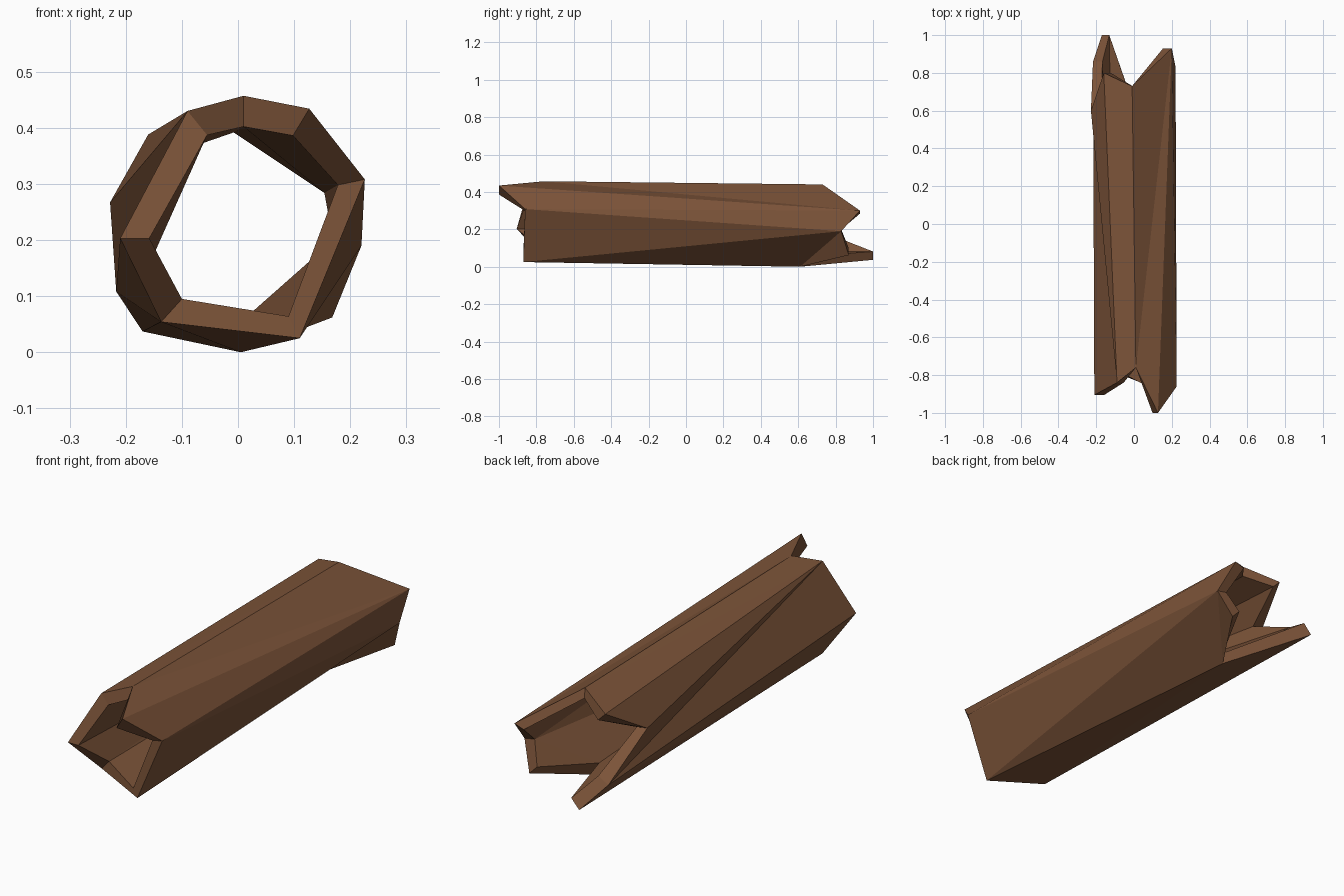
import bpy
import bmesh

default_cube = bpy.data.objects.get("Cube")
if default_cube:
    bpy.data.objects.remove(default_cube, do_unlink=True)


def make_material(name, color):
    material = bpy.data.materials.new(name)
    material.use_nodes = True
    material.diffuse_color = color
    shader = next(n for n in material.node_tree.nodes if n.type == "BSDF_PRINCIPLED")
    shader.inputs["Base Color"].default_value = color
    shader.inputs["Roughness"].default_value = 1
    return material


# Jagged broken ends of the hollow log, clockwise from the top
front_rim = [(.01, -.76, .457), (.127, -1, .434), (.226, -.86, .308),
             (.11, -.87, .025), (-.137, -.77, .054), (-.21, -.905, .203),
             (-.09, -.84, .43)]
back_rim = [(-.01, .73, .44), (.2, .93, .3), (.22, .83, .19),
            (.168, .87, .062), (.005, .61, 0), (-.17, 1, .037),
            (-.217, .86, .108), (-.228, .6, .267), (-.16, .8, .388)]

# Inner edge of the front end, as (x, z) beside each outer point
front_bore = [(.01, .402), (.098, .386), (.178, .298), (.09, .064),
              (-.1, .095), (-.158, .203), (-.055, .387)]

# Which rim advances at each step of the wall:
# f = front, b = back, s = back, passing over one loose splinter point
WALL_STEPS = "bffbfsfbbffbbbf"
AXIS_HEIGHT = .23
BORE_SCALE = .77


def add_ring(bm, points):
    return [bm.verts.new(point) for point in points]


def add_wall(bm, front, back):
    """Zip two rims with different point counts into a triangulated wall."""
    f = b = 0
    for step in WALL_STEPS:
        here = [front[f % len(front)], back[b % len(back)]]
        if step == "f":
            f += 1
            here.append(front[f % len(front)])
        elif step == "b":
            b += 1
            here.append(back[b % len(back)])
        else:
            bm.faces.new(back[b:b + 3])
            b += 2
            here.append(back[b])
        bm.faces.new(here)


def add_rim(bm, outer, inner):
    """Close the wood thickness at one end."""
    for i in range(len(outer)):
        j = (i + 1) % len(outer)
        bm.faces.new((outer[i], outer[j], inner[j], inner[i]))


# Hollow log: bark, bore and the two broken rims
bm = bmesh.new()
bark_front = add_ring(bm, front_rim)
bark_back = add_ring(bm, back_rim)
bore_front = add_ring(bm, [(x, y, z) for (x, z), (_, y, _) in zip(front_bore, front_rim)])
bore_back = add_ring(bm, [(x * BORE_SCALE, y, AXIS_HEIGHT + (z - AXIS_HEIGHT) * BORE_SCALE)
                          for x, y, z in back_rim])
add_wall(bm, bark_front, bark_back)
add_wall(bm, bore_front, bore_back)
add_rim(bm, bark_front, bore_front)
add_rim(bm, bark_back, bore_back)
bmesh.ops.recalc_face_normals(bm, faces=bm.faces[:])

mesh = bpy.data.meshes.new("hollow_log")
bm.to_mesh(mesh)
bm.free()
mesh.materials.append(make_material("brown_wood", (.2, .087, .04, 1)))
log = bpy.data.objects.new("hollow_log", mesh)
bpy.context.collection.objects.link(log)
